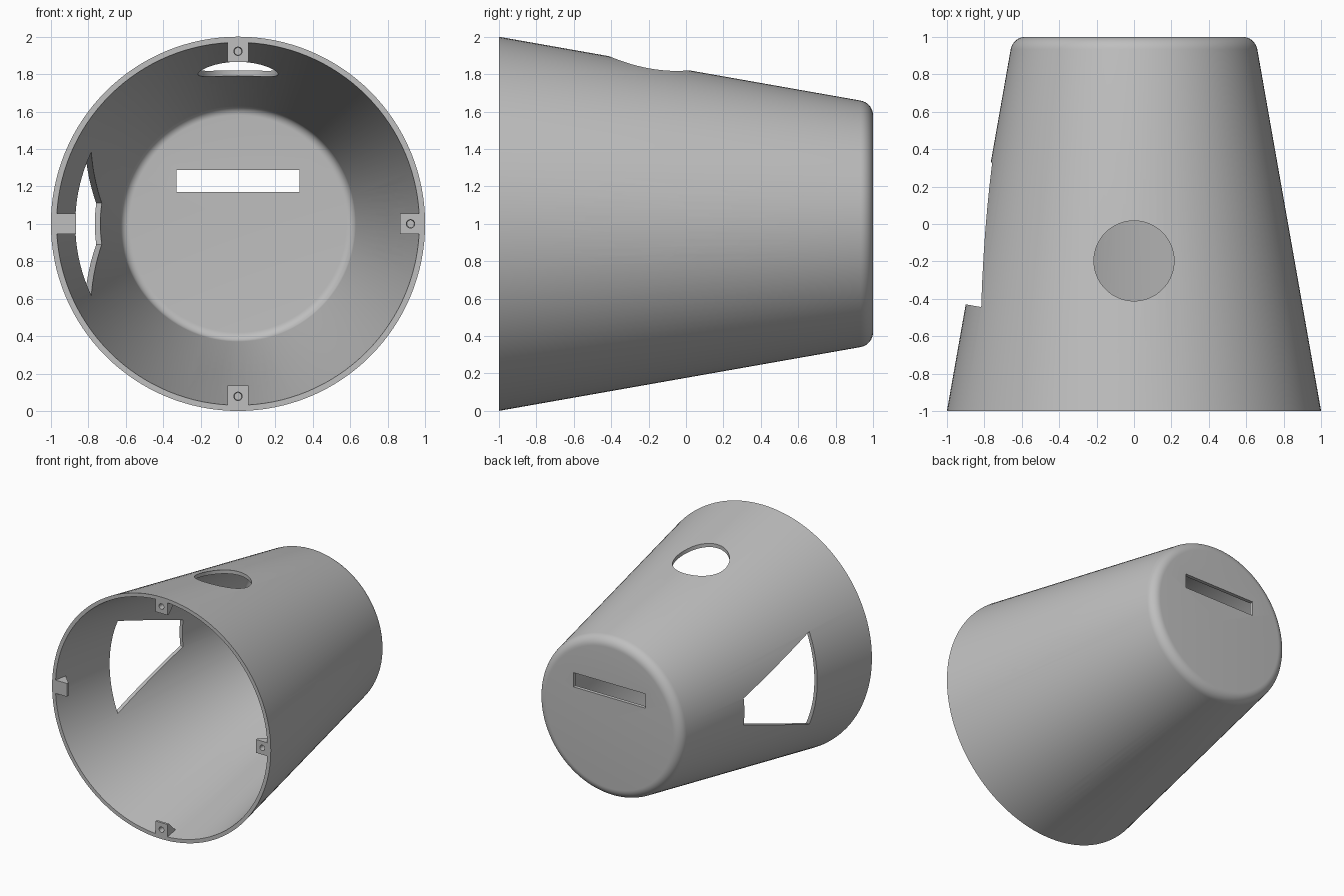
import bpy, bmesh, math
from mathutils import Matrix, Vector

if "Cube" in bpy.data.objects:
    bpy.data.objects.remove(bpy.data.objects["Cube"])

TAPER = math.tan(math.radians(10))
CENTRE = Matrix.Translation((0, 0, 1))

grey = bpy.data.materials.new("light_grey")
grey.use_nodes = True
COLOUR = (0.52, 0.52, 0.52, 1)
grey.diffuse_color = COLOUR
grey.node_tree.nodes["Principled BSDF"].inputs["Base Color"].default_value = COLOUR


def finish(bm, name, matrix=CENTRE):
    """Turn a bmesh built around the cup axis into a grey object."""
    bm.transform(matrix)
    bmesh.ops.recalc_face_normals(bm, faces=bm.faces)
    mesh = bpy.data.meshes.new(name)
    bm.to_mesh(mesh)
    bm.free()
    mesh.materials.append(grey)
    obj = bpy.data.objects.new(name, mesh)
    bpy.context.collection.objects.link(obj)
    return obj


def hull(name, points, matrix=CENTRE):
    """Convex solid around the given points."""
    bm = bmesh.new()
    verts = [bm.verts.new(p) for p in points]
    bmesh.ops.convex_hull(bm, input=verts)
    bmesh.ops.dissolve_limit(bm, angle_limit=0.01, verts=bm.verts, edges=bm.edges)
    return finish(bm, name, matrix)


def cone(name, r1, r2, depth, place, segments):
    bm = bmesh.new()
    bmesh.ops.create_cone(bm, cap_ends=True, segments=segments,
                          radius1=r1, radius2=r2, depth=depth)
    return finish(bm, name, CENTRE @ place)


def combine(target, tool, operation):
    """Apply a boolean and throw the tool away."""
    mod = target.modifiers.new("boolean", 'BOOLEAN')
    mod.operation, mod.solver, mod.object = operation, 'EXACT', tool
    bpy.context.view_layer.objects.active = target
    bpy.ops.object.modifier_apply(modifier=mod.name)
    bpy.data.objects.remove(tool)


# Tapered cup: wall profile with a rounded closed end, spun about the y axis
def corner(radius, angles):
    return [(0.58 + radius * math.cos(math.radians(a)),
             0.92 + radius * math.sin(math.radians(a))) for a in angles]


profile = [(1, -1)] + corner(0.08, range(10, 91, 10)) + [(0, 1), (0, 0.97)]
profile += corner(0.05, range(90, 9, -10)) + [(0.9695, -1)]
bm = bmesh.new()
verts = [bm.verts.new((r, y, 0)) for r, y in profile]
edges = [bm.edges.new((a, b)) for a, b in zip(verts, verts[1:] + verts[:1])]
bmesh.ops.spin(bm, geom=verts + edges, axis=(0, 1, 0), cent=(0, 0, 0),
               angle=math.tau, steps=128)
bmesh.ops.remove_doubles(bm, verts=bm.verts, dist=0.0005)
bmesh.ops.dissolve_degenerate(bm, dist=0.0001, edges=bm.edges)
axis_edges = [e for e in bm.edges
              if all(abs(v.co.x) + abs(v.co.z) < 0.001 for v in e.verts)]
bmesh.ops.delete(bm, geom=axis_edges, context='EDGES')
cup = finish(bm, "cup_shell")

# Four screw blocks behind the rim, each tapering back into the wall
block_side = [(0.865, -1), (0.865, -0.98), (0.96, -0.885), (0.985, -1)]
turns = [Matrix.Rotation(i * math.pi / 2, 4, 'Y') for i in range(4)]
for turn in turns:
    points = [(r, y, z) for r, y in block_side for z in (-0.055, 0.055)]
    combine(cup, hull("screw_block", points, CENTRE @ turn), 'UNION')

# Pilot holes in the blocks
for turn in turns:
    place = turn @ Matrix.Translation((0.922, -1, 0)) @ Matrix.Rotation(-math.pi / 2, 4, 'X')
    combine(cup, cone("pilot_hole", 0.025, 0.02, 0.11, place, 24), 'DIFFERENCE')

# Round holes on the left, top and bottom
for direction in ((1, 0, 0), (0, 0, 1), (0, 0, -1)):
    d = Vector(direction)
    place = (Matrix.Translation(d * 0.85 + Vector((0, -0.197, 0)))
             @ d.to_track_quat('Z', 'Y').to_matrix().to_4x4())
    combine(cup, cone("round_hole", 0.214, 0.214, 0.7, place, 64), 'DIFFERENCE')

# Tapered window on the right, cut square to the sloping wall
window = [(x, base - TAPER * x, z * side)
          for x in (-1.2, -0.5) for base, z in ((-0.588, 0.383), (0.195, 0.11))
          for side in (-1, 1)]
combine(cup, hull("window_cutter", window), 'DIFFERENCE')

# Slot through the closed end
slot = [(x, y, z) for x in (-0.328, 0.328) for y in (0.8, 1.2) for z in (0.17, 0.288)]
combine(cup, hull("slot_cutter", slot), 'DIFFERENCE')

# Smooth walls with sharp rims
for obj in bpy.context.selected_objects:
    obj.select_set(False)
cup.select_set(True)
bpy.context.view_layer.objects.active = cup
bpy.ops.object.shade_smooth_by_angle(angle=math.radians(30))
